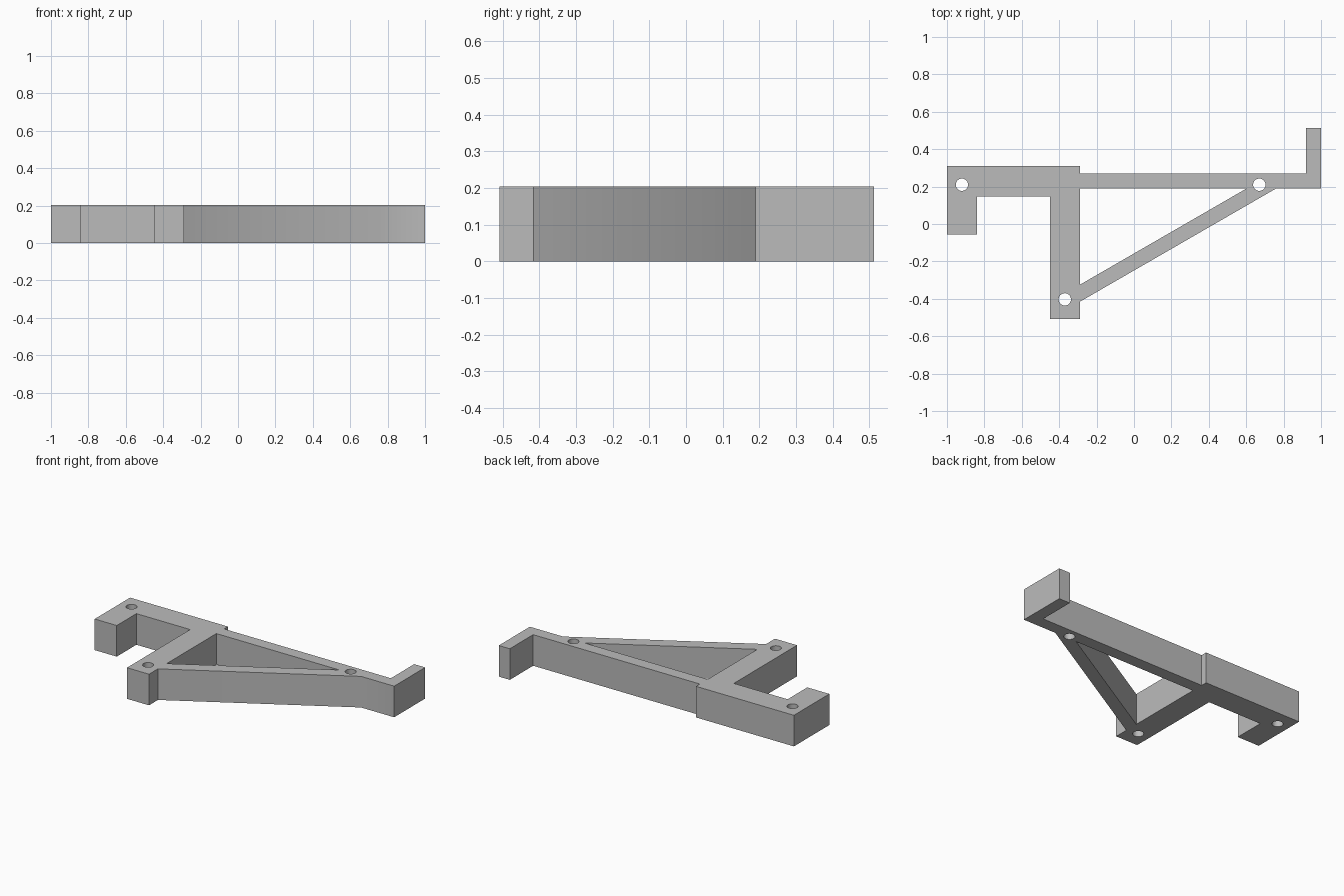
import bpy
import bmesh
from math import cos, sin, tau, radians
from mathutils import Vector

cube = bpy.data.objects.get("Cube")
if cube:
    bpy.data.objects.remove(cube, do_unlink=True)

HEIGHT = 0.204
HOLE_RADIUS = 0.033
HOLE_SIDES = 32

# Outer outline: hooked block, post, long arm with upturned tip, diagonal brace
outline = [(-1, 0.31), (-0.29, 0.31), (-0.29, 0.27), (0.92, 0.27),
           (0.92, 0.512), (1, 0.512), (1, 0.19), (0.76, 0.19),
           (-0.29, -0.416), (-0.29, -0.508), (-0.45, -0.508),
           (-0.45, 0.147), (-0.84, 0.147), (-0.84, -0.057), (-1, -0.057)]

# Triangular opening between the post, arm and brace
opening = [(-0.29, 0.19), (0.602, 0.19), (-0.29, -0.325)]

# Screw holes at the block, arm and post
hole_centres = [(-0.92, 0.21), (0.67, 0.21), (-0.37, -0.403)]


def circle(cx, cy):
    return [(cx + HOLE_RADIUS * cos(tau * i / HOLE_SIDES),
             cy + HOLE_RADIUS * sin(tau * i / HOLE_SIDES))
            for i in range(HOLE_SIDES)]


def add_loop(bm, points):
    verts = [bm.verts.new((x, y, 0)) for x, y in points]
    return [bm.edges.new((a, b)) for a, b in zip(verts, verts[1:] + verts[:1])]


# Fill the profile around its openings, then extrude it to full height
bm = bmesh.new()
edges = []
for loop in [outline, opening] + [circle(*c) for c in hole_centres]:
    edges += add_loop(bm, loop)
bmesh.ops.triangle_fill(bm, edges=edges, use_beauty=True, normal=Vector((0, 0, 1)))
extruded = bmesh.ops.extrude_face_region(bm, geom=bm.faces[:], use_keep_orig=True)
top = [g for g in extruded["geom"] if isinstance(g, bmesh.types.BMVert)]
bmesh.ops.translate(bm, verts=top, vec=(0, 0, HEIGHT))
bmesh.ops.recalc_face_normals(bm, faces=bm.faces[:])

mesh = bpy.data.meshes.new("bracket_body")
bm.to_mesh(mesh)
bm.free()
bracket = bpy.data.objects.new("bracket_body", mesh)
bpy.context.collection.objects.link(bracket)

# Plain grey finish
grey = bpy.data.materials.new("plain grey")
grey.use_nodes = True
colour = (0.5, 0.5, 0.5, 1)
grey.diffuse_color = colour
grey.node_tree.nodes["Principled BSDF"].inputs["Base Color"].default_value = colour
mesh.materials.append(grey)

# Smooth hole walls with sharp outer edges
bpy.ops.object.select_all(action='DESELECT')
bracket.select_set(True)
bpy.context.view_layer.objects.active = bracket
bpy.ops.object.shade_smooth_by_angle(angle=radians(30))
